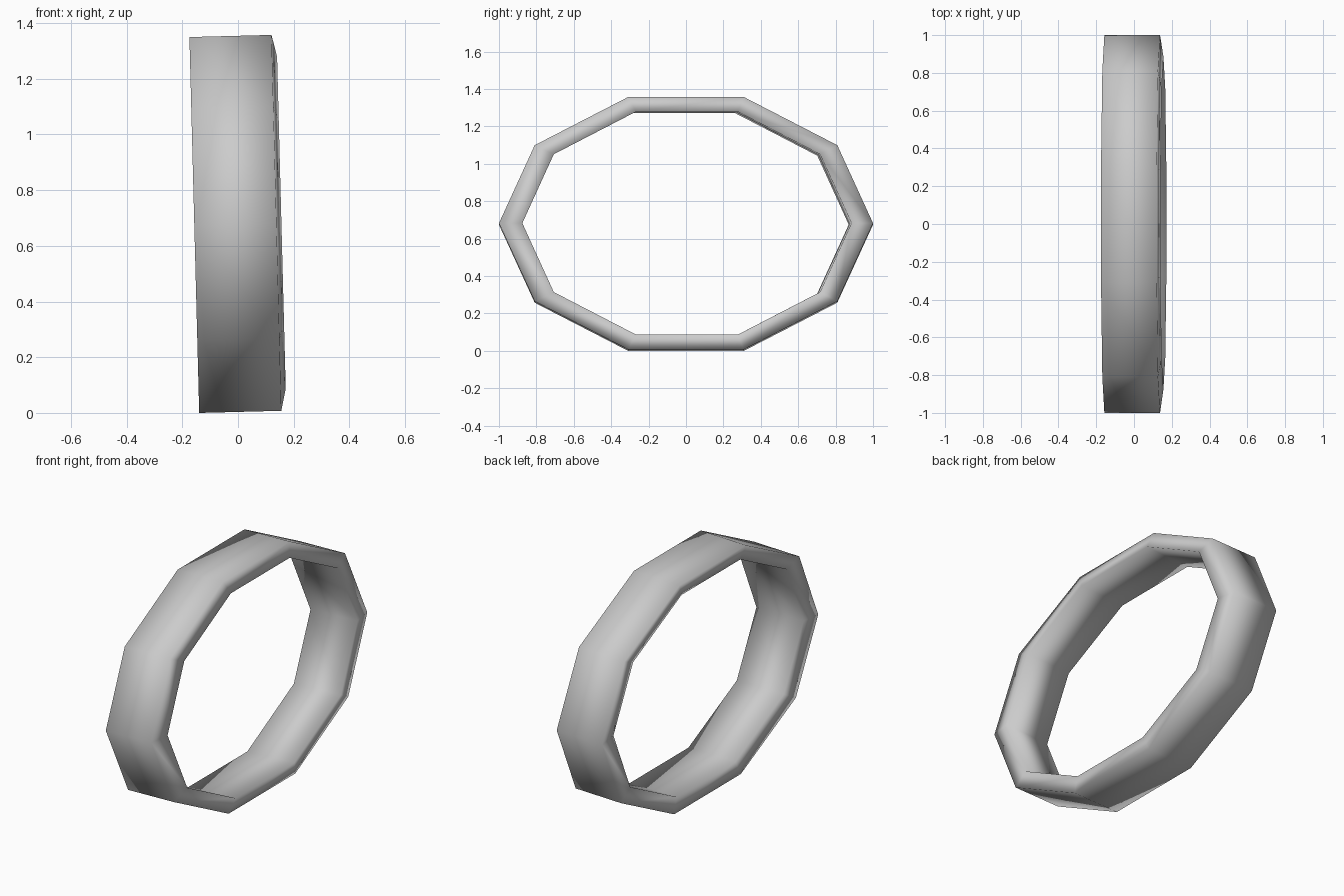
import bpy, bmesh
from math import cos, sin, pi

if "Cube" in bpy.data.objects:
    bpy.data.objects.remove(bpy.data.objects["Cube"])

SIDES = 10
TILT = 0.026
# cross-section corners: x, y radius, z radius, y shift
PROFILE = [
    (-0.157, 1.0, 0.710, 0.0),
    (0.138, 1.0, 0.710, 0.0),
    (0.156, 0.88, 0.627, 0.005),
    (-0.139, 0.88, 0.627, -0.01),
]

# ten-sided oval band, slightly tilted
bm = bmesh.new()
loops = []
for i in range(SIDES):
    a = 2 * pi * i / SIDES
    loop = []
    for x, ry, rz, dy in PROFILE:
        y, z = ry * cos(a) + dy, rz * sin(a)
        loop.append(bm.verts.new((x * cos(TILT) - z * sin(TILT), y,
                                  x * sin(TILT) + z * cos(TILT) + 0.679)))
    loops.append(loop)
for i in range(SIDES):
    p, q = loops[i], loops[(i + 1) % SIDES]
    for j in range(4):
        k = (j + 1) % 4
        bm.faces.new((p[j], p[k], q[k], q[j])).smooth = True
bmesh.ops.recalc_face_normals(bm, faces=bm.faces)

mesh = bpy.data.meshes.new("oval_ring")
bm.to_mesh(mesh)
bm.free()
bpy.context.collection.objects.link(bpy.data.objects.new("oval_ring", mesh))
